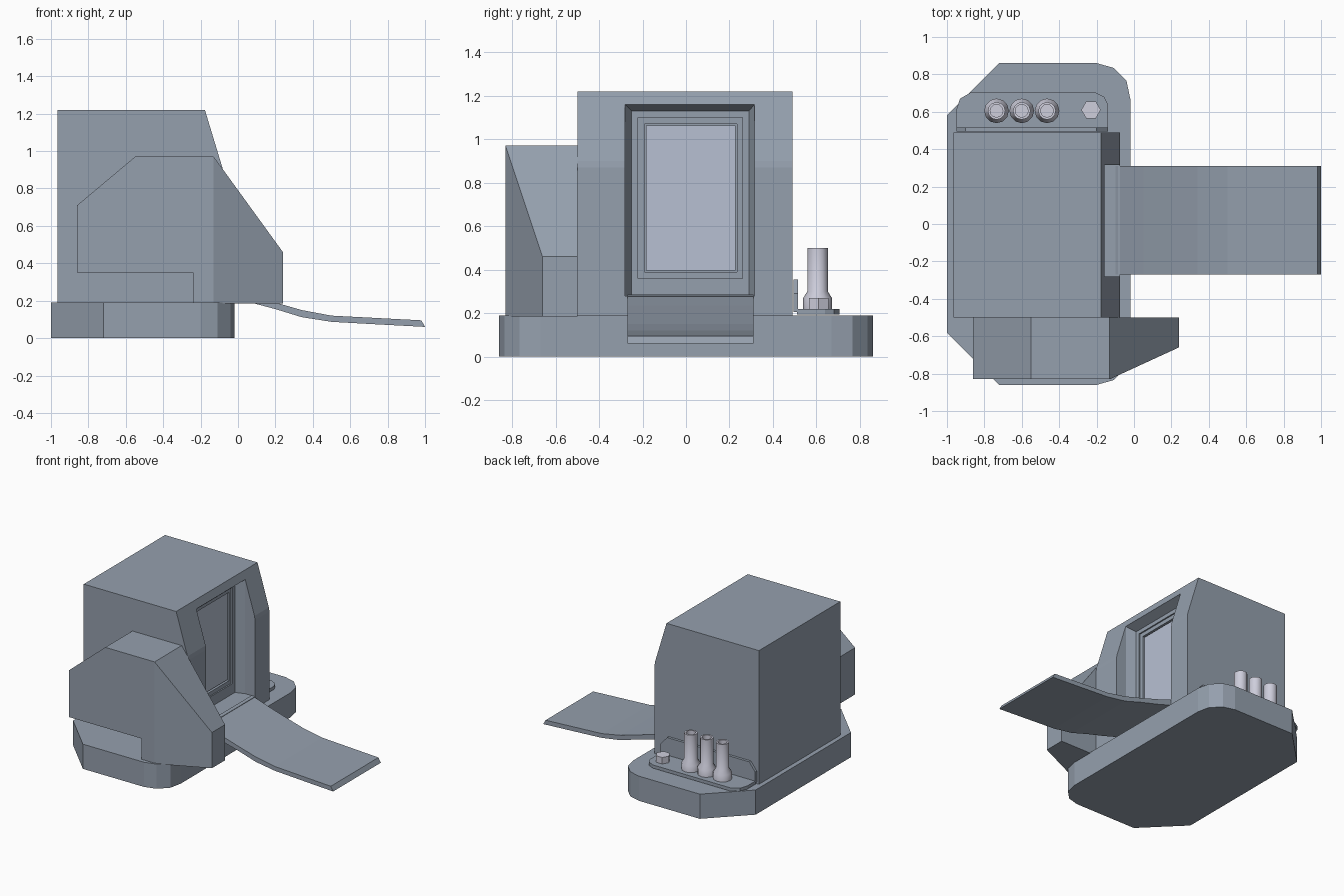
import bpy, bmesh, math

if "Cube" in bpy.data.objects:
    bpy.data.objects.remove(bpy.data.objects["Cube"])


def material(name, r, g, b):
    mat = bpy.data.materials.new(name)
    mat.diffuse_color = (r, g, b, 1)
    mat.use_nodes = True
    mat.node_tree.nodes["Principled BSDF"].inputs["Base Color"].default_value = mat.diffuse_color
    return mat


SLATE = material("slate", .30, .35, .42)
GLASS = material("pale_glass", .475, .53, .65)
STEEL = material("light_steel", .62, .62, .72)


def finish(name, bm, mat):
    bmesh.ops.recalc_face_normals(bm, faces=bm.faces)
    mesh = bpy.data.meshes.new(name)
    bm.to_mesh(mesh)
    bm.free()
    mesh.materials.append(mat)
    ob = bpy.data.objects.new(name, mesh)
    bpy.context.collection.objects.link(ob)
    return ob


def loft(name, rings, caps=None, mat=SLATE):
    """Bridge equal-length rings of points; caps may split the first end face."""
    bm = bmesh.new()
    rows = [[bm.verts.new(p) for p in ring] for ring in rings]
    n = len(rows[0])
    for a, b in zip(rows, rows[1:]):
        for i in range(n):
            j = (i + 1) % n
            bm.faces.new((a[i], a[j], b[j], b[i]))
    bm.faces.new(rows[-1])
    for cap in caps or [range(n)]:
        bm.faces.new([rows[0][i] for i in cap])
    return finish(name, bm, mat)


def prism_y(name, pts, y0, y1):
    return loft(name, [[(x, y, z) for x, z in pts] for y in (y0, y1)])


def prism_z(name, pts, z0, z1):
    return loft(name, [[(x, y, z) for x, y in pts] for z in (z0, z1)])


def stack_x(name, rects, mat=SLATE):
    """Loft rectangles (x, y0, y1, z0, z1) along x."""
    return loft(name, [[(x, y0, z0), (x, y1, z0), (x, y1, z1), (x, y0, z1)]
                       for x, y0, y1, z0, z1 in rects], mat=mat)


def lathe(name, x, y, profile, sides):
    angles = [2 * math.pi * i / sides for i in range(sides)]
    return loft(name, [[(x + r * math.cos(a), y + r * math.sin(a), z) for a in angles]
                       for r, z in profile], mat=STEEL)


def carve(target, cutter):
    mod = target.modifiers.new("cut", 'BOOLEAN')
    mod.operation = 'DIFFERENCE'
    mod.solver = 'EXACT'
    mod.object = cutter
    bpy.context.view_layer.objects.active = target
    bpy.ops.object.modifier_apply(modifier=mod.name)
    bpy.data.objects.remove(cutter)


# Base plate with clipped corners at the back and rounded ones by the ramp
half = [(-1, .58), (-.72, .86), (-.20, .86), (-.11, .835), (-.04, .765), (-.02, .67)]
prism_z("base_plate", half + [(x, -y) for x, y in reversed(half)], 0, .19)

# Main cabin with a tapered doorway and shallow frame steps
cabin = prism_y("cabin", [(-.965, .19), (-.965, 1.22), (-.177, 1.22), (-.08, .9), (-.075, .87),
                          (-.075, .19)], -.50, .49)
carve(cabin, stack_x("doorway_cutter", [(-.23, -.25, .29, .28, 1.13),
                                        (-.16, -.28, .315, .28, 1.16),
                                        (.1, -.28, .315, .28, 1.16)]))
carve(cabin, stack_x("frame_cutter", [(-.24, -.22, .26, .36, 1.10),
                                      (.1, -.22, .26, .36, 1.10)]))
carve(cabin, stack_x("panel_cutter", [(-.26, -.19, .235, .39, 1.07),
                                      (.1, -.19, .235, .39, 1.07)]))
stack_x("door_panel", [(-.27, -.183, .228, .397, 1.063),
                       (-.25, -.183, .228, .397, 1.063)], GLASS)

# Curved entry ramp
top = [(-.10, .285), (.05, .235), (.20, .19), (.34, .15), (.50, .12), (.75, .107), (.98, .095)]
bottom = [(1.0, .06), (.75, .073), (.50, .087), (.34, .112), (.20, .155), (.05, .195), (-.10, .24)]
prism_y("ramp", top + bottom, -.27, .31)

# Side housing with a tapered nose
outline = [(-.24, .185), (-.24, .35), (-.86, .35), (-.86, .71), (-.55, .97),
           (-.13, .97), (.24, .46), (.24, .185), (-.13, .185)]
outer = [(x, -.66 if x > 0 else -.83, z) for x, z in outline]
inner = [(x, -.50, z) for x, z in outline]
loft("side_housing", [outer, inner], [(0, 1, 2, 3, 4, 5, 8), (5, 6, 7, 8)])

# Folded bracket behind the cabin
prism_z("bracket_plate", [(-.95, .51), (-.95, .61), (-.93, .67), (-.87, .705),
                          (-.21, .705), (-.16, .68), (-.14, .64), (-.14, .51)], .195, .22)
prism_y("bracket_flange", [(-.95, .205), (-.95, .29), (-.90, .355), (-.20, .355),
                           (-.14, .29), (-.14, .205)], .495, .515)

# Three hollow pipes with collars, and a hex bolt
for i, x in enumerate((-.735, -.60, -.465)):
    pipe = lathe(f"pipe_{i + 1}", x, .605, [(.066, .21), (.066, .27), (.047, .30), (.047, .50),
                                            (.034, .50), (.034, .46)], 12)
    bpy.ops.object.select_all(action='DESELECT')
    pipe.select_set(True)
    bpy.context.view_layer.objects.active = pipe
    bpy.ops.object.shade_smooth_by_angle(angle=math.radians(35))
lathe("hex_bolt", -.23, .61, [(.052, .21), (.052, .27)], 6)
